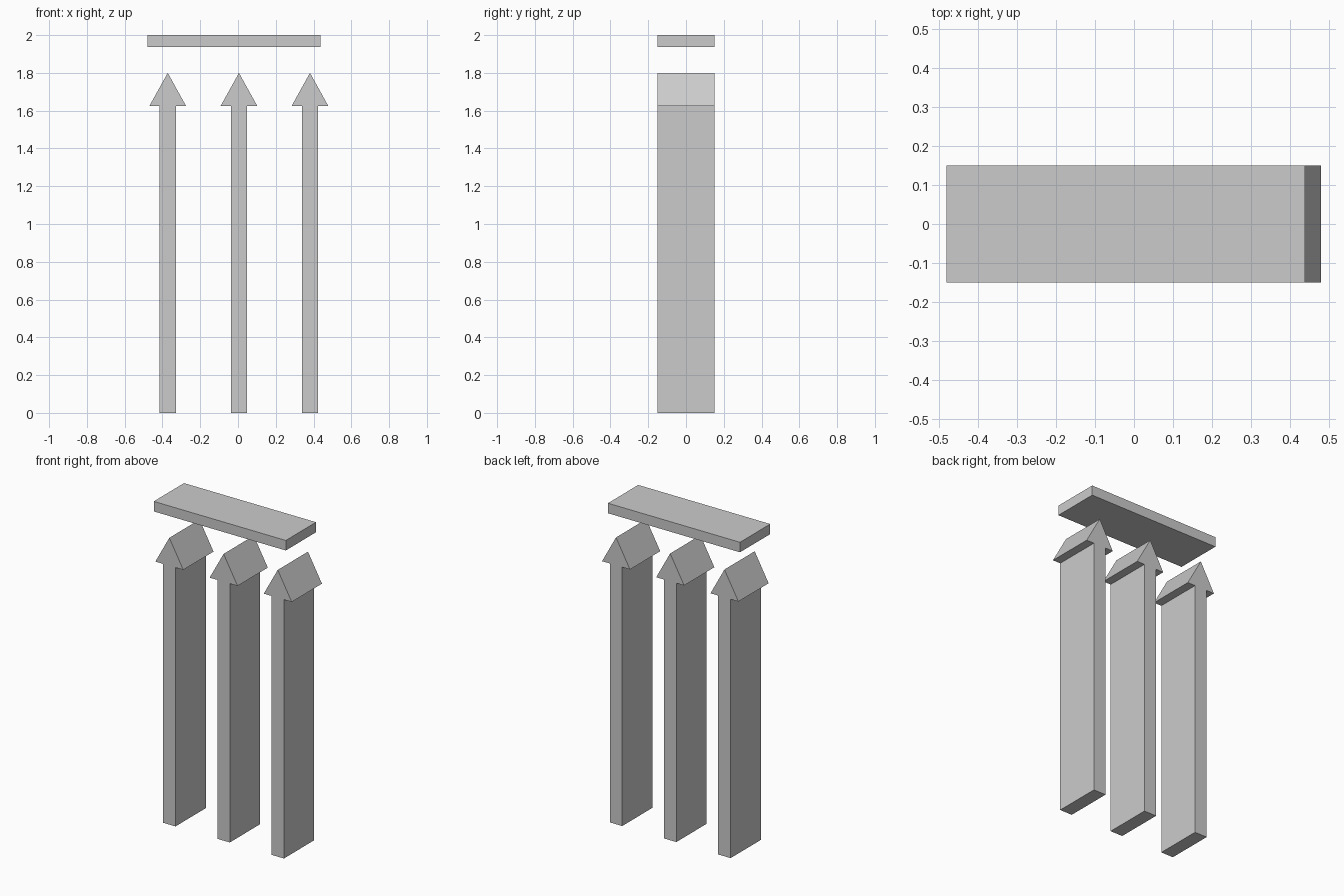
import bpy

cube = bpy.data.objects.get("Cube")
if cube:
    bpy.data.objects.remove(cube, do_unlink=True)

HALF_DEPTH = 0.15

grey = bpy.data.materials.new("light grey")
grey.use_nodes = True
colour = (0.6, 0.6, 0.6, 1)
grey.diffuse_color = colour
grey.node_tree.nodes["Principled BSDF"].inputs["Base Color"].default_value = colour


def extrude_profile(name, profile, x=0.0):
    """Solid made from an (x, z) outline, extruded along y."""
    n = len(profile)
    verts = [(px, y, pz) for y in (-HALF_DEPTH, HALF_DEPTH) for px, pz in profile]
    faces = [list(range(n)), list(range(2 * n - 1, n - 1, -1))]
    faces += [[i, i + n, (i + 1) % n + n, (i + 1) % n] for i in range(n)]
    mesh = bpy.data.meshes.new(name)
    mesh.from_pydata(verts, [], faces)
    mesh.materials.append(grey)
    obj = bpy.data.objects.new(name, mesh)
    obj.location.x = x
    bpy.context.collection.objects.link(obj)
    return obj


# Upright arrows: narrow shaft with a triangular head
shaft, head, neck_z, tip_z = 0.043, 0.097, 1.625, 1.80
arrow = [(-shaft, 0), (shaft, 0), (shaft, neck_z), (head, neck_z),
         (0, tip_z), (-head, neck_z), (-shaft, neck_z)]
for side, x in (("right", -0.372), ("middle", 0.005), ("left", 0.381)):
    extrude_profile(side + "_arrow", arrow, x)

# Flat bar floating above the arrows
extrude_profile("top_bar", [(-0.48, 1.937), (0.437, 1.937), (0.437, 2), (-0.48, 2)])
